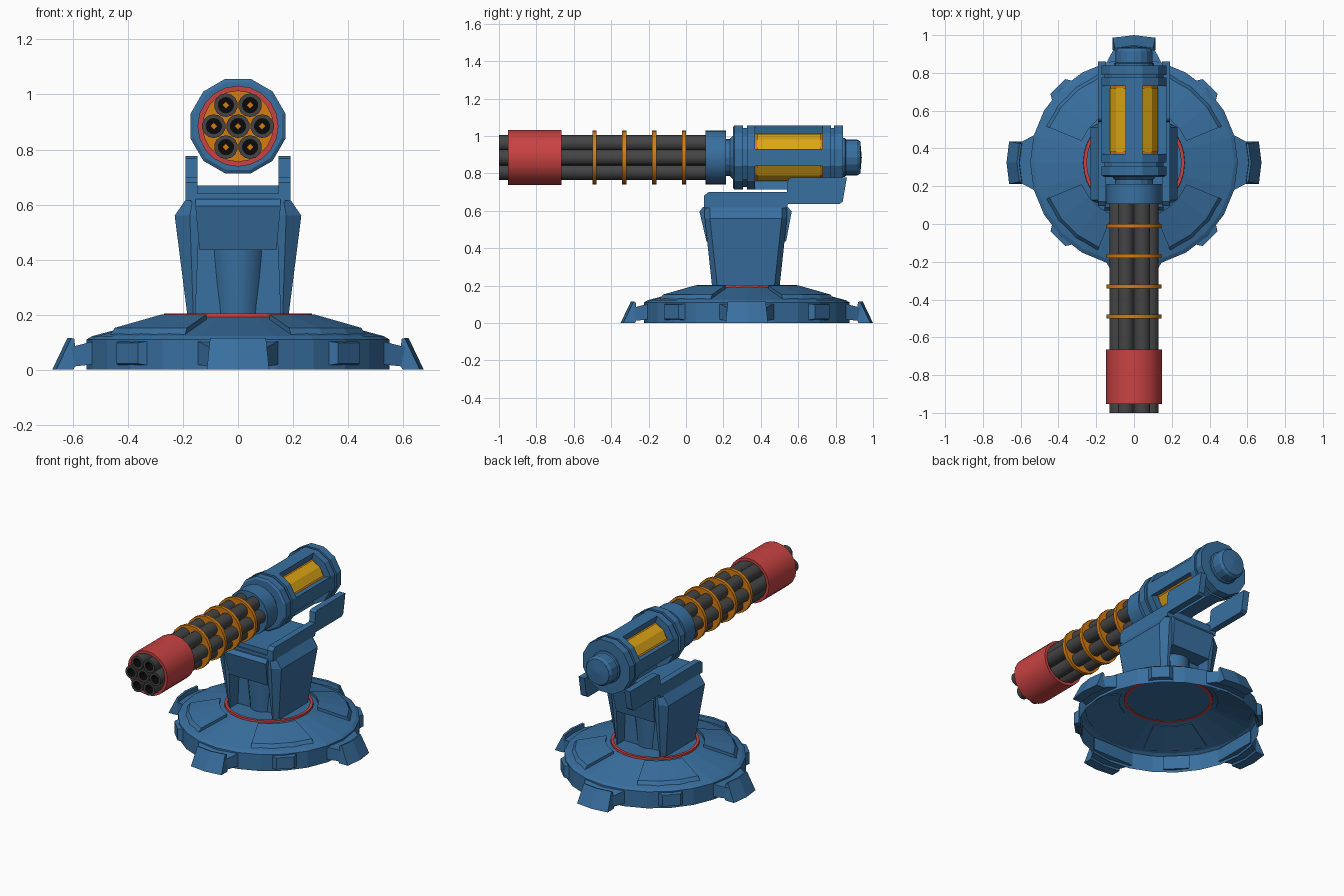
import bpy, bmesh, math
from math import sin, cos, radians

if "Cube" in bpy.data.objects:
    bpy.data.objects.remove(bpy.data.objects["Cube"])

def material(name, rgb):
    m = bpy.data.materials.new(name)
    m.diffuse_color = (*rgb, 1)
    m.use_nodes = True
    m.node_tree.nodes["Principled BSDF"].inputs["Base Color"].default_value = m.diffuse_color
    return m

BLUE = material("steel_blue", (0.040, 0.160, 0.350))
RED = material("red", (0.58, 0.055, 0.055))
ORANGE = material("orange", (0.66, 0.20, 0.006))
YELLOW = material("yellow", (0.72, 0.38, 0.008))
GREY = material("dark_grey", (0.058, 0.058, 0.058))
BLACK = material("black", (0.003, 0.003, 0.003))
CY = 0.325    # y of the base centre
GZ = 0.885    # height of the gun axis

def loft(name, rings, mat, ring_closed=True, loop=False, caps=True, smooth=False):
    """Skin a list of equally long point rings."""
    bm = bmesh.new()
    vs = [[bm.verts.new(p) for p in r] for r in rings]
    n, k = len(rings), len(rings[0])
    for i in range(n if loop else n - 1):
        a, b = vs[i], vs[(i + 1) % n]
        for j in range(k if ring_closed else k - 1):
            bm.faces.new((a[j], a[(j + 1) % k], b[(j + 1) % k], b[j]))
    if caps and not loop:
        bm.faces.new(vs[0])
        bm.faces.new(vs[-1])
    bmesh.ops.remove_doubles(bm, verts=bm.verts, dist=1e-5)
    bmesh.ops.recalc_face_normals(bm, faces=bm.faces)
    me = bpy.data.meshes.new(name)
    bm.to_mesh(me)
    bm.free()
    me.materials.append(mat)
    ob = bpy.data.objects.new(name, me)
    bpy.context.collection.objects.link(ob)
    if smooth:
        bpy.context.view_layer.objects.active = ob
        ob.select_set(True)
        bpy.ops.object.shade_smooth_by_angle(angle=radians(31))
        ob.select_set(False)
    return ob

def on_base(r, z, a):
    return (r * cos(a), CY + r * sin(a), z)

def on_gun(r, y, a):
    return (r * sin(a), y, GZ + r * cos(a))

def lathe(name, prof, n, mat, place=on_base, start=0, closed=False, shift=(0, 0), smooth=False):
    """Full turn of a (radius, along) profile."""
    rings = []
    for i in range(n):
        a = radians(start + 360 * i / n)
        pts = [place(r, t, a) for r, t in prof]
        rings.append([(x + shift[0], y, z + shift[1]) for x, y, z in pts])
    return loft(name, rings, mat, ring_closed=closed, loop=True, smooth=smooth)

def sector(name, prof, a0, a1, steps, mat, place):
    """Partial turn of a closed profile, with end caps."""
    return loft(name, [[place(r, t, radians(a0 + (a1 - a0) * i / steps)) for r, t in prof]
                       for i in range(steps + 1)], mat)

def rect(x0, x1, y0, y1, z):
    return [(x0, y0, z), (x1, y0, z), (x1, y1, z), (x0, y1, z)]

def radial(name, stations, angle, mat):
    """Block pointing outward: stations of (radius, half width, z low, z high)."""
    c, s = cos(radians(angle)), sin(radians(angle))
    rings = []
    for r, w, z0, z1 in stations:
        rings.append([(r * c - t * s, CY + r * s + t * c, z)
                      for t, z in ((-w, z0), (w, z0), (w, z1), (-w, z1))])
    return loft(name, rings, mat)

# Base: open dish, turntable and red ring
lathe("base_dish", [(0.55, 0), (0.55, 0.11), (0.53, 0.122), (0.268, 0.192)], 24, BLUE)
lathe("turntable", [(0, 0.196), (0.252, 0.196), (0.252, 0.188), (0, 0.188)], 32, BLUE)
lathe("turntable_ring", [(0.25, 0.186), (0.27, 0.186), (0.268, 0.204), (0.25, 0.204)], 32, RED, closed=True)

# Base panels, clips and feet
for k in range(4):
    d = 90 * k + 45
    sector(f"base_panel_{k}", [(0.30, 0.178), (0.30, 0.201), (0.485, 0.152), (0.507, 0.122)],
           d - 22.5, d + 22.5, 3, BLUE, on_base)
    radial(f"rim_clip_{k}", [(0.53, 0.08, 0.015, 0.105), (0.57, 0.055, 0.022, 0.098)], d, BLUE)
    radial(f"foot_arm_{k}", [(0.52, 0.15, 0.02, 0.105), (0.615, 0.10, 0.01, 0.08)], 90 * k, BLUE)
    c, s = cos(radians(90 * k)), sin(radians(90 * k))
    side = [(0.675, 0), (0.62, 0.115), (0.608, 0.112), (0.602, 0.02), (0.612, 0)]
    rings = []
    for t, back in ((-1, 0.014), (0, 0), (1, 0.014)):
        ring = []
        for r, z in side:
            w = t * (0.113 - 0.1 * z)
            ring.append(((r - back) * c - w * s, CY + (r - back) * s + w * c, z))
        rings.append(ring)
    loft(f"foot_{k}", rings, BLUE)

# Pedestal: core, column, top block and saddle
loft("pedestal_core", [rect(-0.16, 0.16, 0.22, 0.43, 0.19), rect(-0.15, 0.15, 0.22, 0.43, 0.6)], BLUE)
loft("pedestal_column", [[(r * cos(math.tau * i / 24), 0.32 + 1.3 * r * sin(math.tau * i / 24), z)
                          for i in range(24)] for r, z in ((0.10, 0.19), (0.102, 0.235), (0.115, 0.41), (0.115, 0.45))],
     BLUE, smooth=True)
loft("pedestal_block", [rect(-0.14, 0.14, 0.11, 0.535, 0.435), rect(-0.155, 0.155, 0.072, 0.565, 0.595),
                        rect(-0.155, 0.155, 0.09, 0.545, 0.62)], BLUE)
loft("saddle_plate", [rect(-0.17, 0.17, 0.10, 0.54, 0.61), rect(-0.17, 0.17, 0.10, 0.54, 0.64)], BLUE)
loft("saddle_block", [rect(-0.15, 0.15, 0.11, 0.54, 0.63), rect(-0.15, 0.15, 0.11, 0.54, 0.67)], BLUE)

# Side walls and cradle arms, mirrored
arm = [(0.095, 0.615), (0.095, 0.68), (0.12, 0.70), (0.54, 0.70), (0.545, 0.768), (0.56, 0.777),
       (0.86, 0.777), (0.838, 0.65), (0.822, 0.637), (0.545, 0.637), (0.54, 0.615)]
for s, tag in ((-1, "left"), (1, "right")):
    rings = []
    for z, xi, xm, xo, y0, y1 in ((0.19, 0.155, 0.162, 0.183, 0.14, 0.50), (0.56, 0.14, 0.175, 0.23, 0.10, 0.54),
                                  (0.618, 0.14, 0.165, 0.19, 0.10, 0.54)):
        rings.append([(s * xi, y0, z), (s * xm, y0, z), (s * xo, y0 + 0.028, z),
                      (s * xo, y1 - 0.028, z), (s * xm, y1, z), (s * xi, y1, z)])
    loft(f"side_wall_{tag}", rings, BLUE)
    loft(f"cradle_arm_{tag}", [[(s * x, y, z) for y, z in arm] for x in (0.147, 0.19)], BLUE)

# Gun housing: two drums joined by ribs around a glowing core
R = 0.178
lathe("front_drum", [(0, 0.25), (0.165, 0.25), (R, 0.258), (R, 0.305), (0.163, 0.305), (0.163, 0.325),
                     (R, 0.325), (R, 0.37), (0, 0.37)], 12, BLUE, on_gun, 15)
lathe("rear_drum", [(0, 0.73), (R, 0.73), (R, 0.775), (0.163, 0.775), (0.163, 0.79), (R, 0.79),
                    (R, 0.84), (0, 0.84)], 12, BLUE, on_gun, 15)
lathe("core", [(0.13, 0.36), (0.13, 0.74)], 12, ORANGE, on_gun, 15)
for k in range(4):
    sector(f"housing_rib_{k}", [(0.12, 0.365), (R, 0.365), (R, 0.735), (0.12, 0.735)],
           90 * k - 15, 90 * k + 15, 1, BLUE, on_gun)
    sector(f"core_window_{k}", [(0.128, 0.38), (0.135, 0.38), (0.135, 0.72), (0.128, 0.72)],
           90 * k + 20, 90 * k + 70, 2, YELLOW, on_gun)
lathe("rear_cap", [(0.105, 0.83), (0.105, 0.85), (0.097, 0.855), (0.097, 0.915), (0.085, 0.932), (0, 0.94)],
      16, BLUE, on_gun)
lathe("neck", [(0.10, 0.20), (0.10, 0.235), (0.12, 0.255)], 16, BLUE, on_gun)
lathe("barrel_collar", [(0, 0.105), (0.145, 0.105), (0.145, 0.213), (0, 0.213)], 20, BLUE, on_gun, smooth=True)

# Barrel cluster: one in the middle, six around it
spots = [(0, 0)] + [(0.088 * cos(math.tau * i / 6), 0.088 * sin(math.tau * i / 6)) for i in range(6)]
for i, at in enumerate(spots):
    lathe(f"barrel_{i}", [(0.043, 0.11), (0.043, -1.0), (0.028, -1.0)], 14, GREY, on_gun, shift=at, smooth=True)
    lathe(f"bore_{i}", [(0.028, -1.0), (0.028, -0.8), (0, -0.8)], 14, BLACK, on_gun, shift=at)
    lathe(f"bore_core_{i}", [(0, -0.806), (0.013, -0.806), (0.013, -0.8)], 4, ORANGE, on_gun, shift=at)

# Bands and muzzle sleeve
for i in range(4):
    y = -0.49 + 0.16 * i
    lathe(f"barrel_band_{i}", [(0, y - 0.011), (0.145, y - 0.011), (0.145, y + 0.011), (0, y + 0.011)],
          20, ORANGE, on_gun, smooth=True)
lathe("muzzle_sleeve", [(0.128, -0.953), (0.147, -0.953), (0.147, -0.665), (0.128, -0.665)], 20, RED, on_gun,
      closed=True, smooth=True)
lathe("sleeve_disc", [(0, -0.76), (0.13, -0.76), (0.13, -0.74), (0, -0.74)], 20, ORANGE, on_gun)
